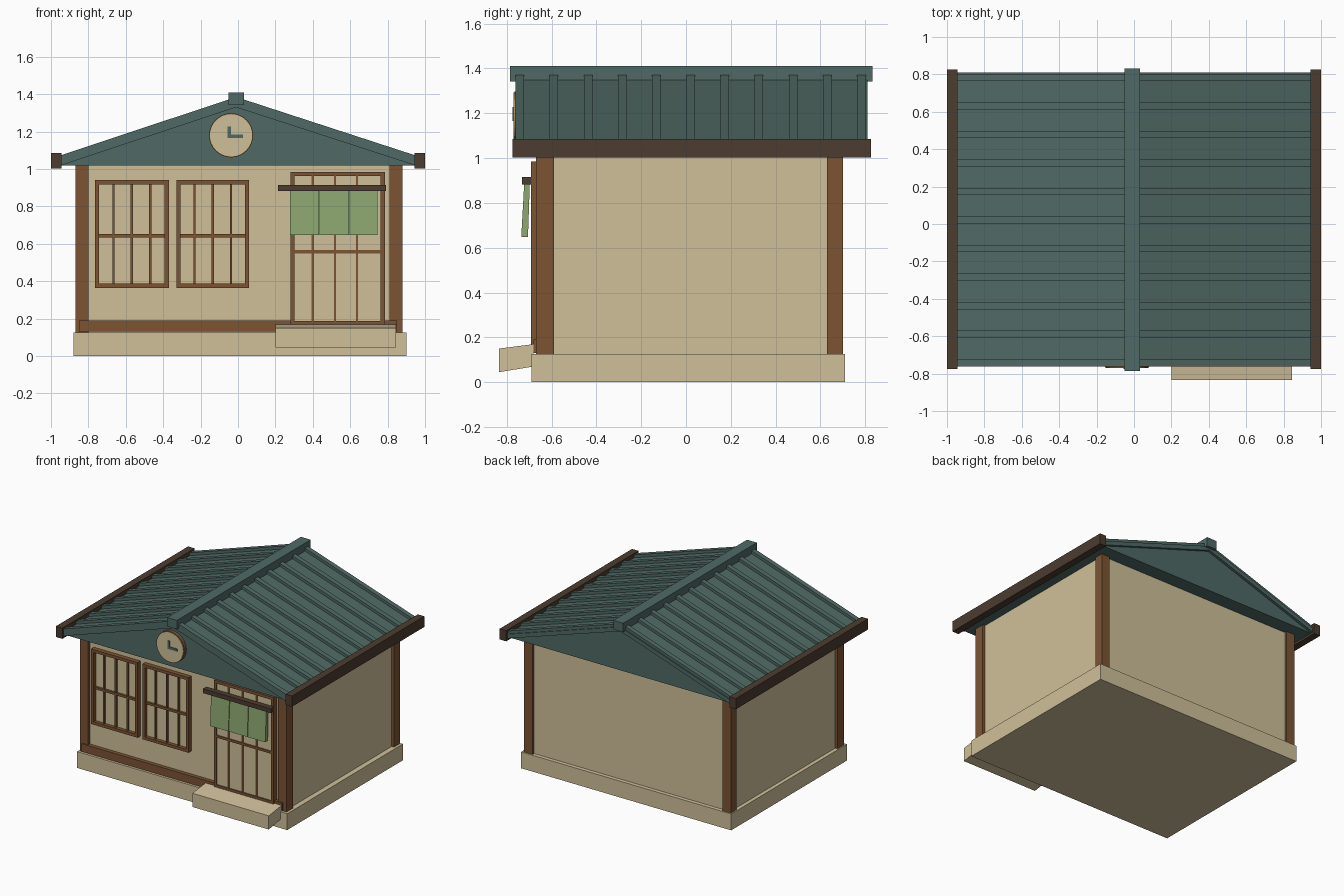
import bpy, bmesh, math
from mathutils import Vector

if "Cube" in bpy.data.objects:
    bpy.data.objects.remove(bpy.data.objects["Cube"])


def material(name, r, g, b):
    m = bpy.data.materials.new(name)
    lin = lambda c: ((c / 255 + 0.055) / 1.055) ** 2.4
    m.diffuse_color = (lin(r), lin(g), lin(b), 1)
    m.use_nodes = True
    m.node_tree.nodes["Principled BSDF"].inputs["Base Color"].default_value = m.diffuse_color
    return m


CREAM = material("cream plaster", 208, 192, 154)
WOOD = material("warm brown wood", 124, 84, 52)
DARK = material("dark brown wood", 76, 60, 48)
TEAL = material("teal metal", 80, 106, 101)
GREEN = material("green cloth", 142, 168, 112)


def prism(name, pts, lo, hi, mat, axis="y"):
    """Extrude a closed profile: (x, z) along y, or (y, z) along x."""
    bm = bmesh.new()
    co = (lambda p, t: (p[0], t, p[1])) if axis == "y" else (lambda p, t: (t, p[0], p[1]))
    face = bm.faces.new([bm.verts.new(co(p, lo)) for p in pts])
    new = bmesh.ops.extrude_face_region(bm, geom=[face])["geom"]
    shift = Vector(co((0, 0), hi - lo))
    bmesh.ops.translate(bm, vec=shift, verts=[v for v in new if isinstance(v, bmesh.types.BMVert)])
    bmesh.ops.recalc_face_normals(bm, faces=bm.faces)
    mesh = bpy.data.meshes.new(name)
    bm.to_mesh(mesh)
    bm.free()
    mesh.materials.append(mat)
    ob = bpy.data.objects.new(name, mesh)
    bpy.context.collection.objects.link(ob)
    return ob


def box(name, x0, x1, y0, y1, z0, z1, mat):
    return prism(name, [(x0, z0), (x1, z0), (x1, z1), (x0, z1)], y0, y1, mat)


# Base, walls and corner posts
box("foundation", -0.88, 0.90, -0.69, 0.71, 0, 0.125, CREAM)
box("walls", -0.85, 0.86, -0.65, 0.68, 0.12, 1.03, CREAM)
for x0, x1, side in ((-0.87, -0.80, "left"), (0.81, 0.88, "right")):
    box(f"front_{side}_post", x0, x1, -0.67, -0.59, 0.12, 1.03, WOOD)
    box(f"back_{side}_post", x0, x1, 0.63, 0.70, 0.12, 1.03, WOOD)
box("sill_beam", -0.85, 0.85, -0.68, -0.63, 0.13, 0.19, WOOD)

# Doorstep, slightly tilted forward
prism("doorstep", [(-0.835, 0.045), (-0.68, 0.07), (-0.68, 0.17), (-0.835, 0.15)],
      0.20, 0.845, CREAM, "x")


def frame(name, x0, x1, z0, z1, w, y0):
    """Wooden border of four bars."""
    box(name + "_left", x0, x0 + w, y0, -0.64, z0, z1, WOOD)
    box(name + "_right", x1 - w, x1, y0, -0.64, z0, z1, WOOD)
    box(name + "_top", x0 + w, x1 - w, y0, -0.64, z1 - w, z1, WOOD)
    box(name + "_bottom", x0 + w, x1 - w, y0, -0.64, z0, z0 + w, WOOD)


# Windows with three upright bars and one rail
for name, x0, x1 in (("left_window", -0.765, -0.37), ("right_window", -0.33, 0.06)):
    frame(name, x0, x1, 0.365, 0.94, 0.022, -0.685)
    box(name + "_pane", x0 + 0.02, x1 - 0.02, -0.658, -0.645, 0.385, 0.92, CREAM)
    for i in (1, 2, 3):
        x = x0 + (x1 - x0) * i / 4
        box(f"{name}_bar_{i}", x - 0.006, x + 0.006, -0.672, -0.65, 0.38, 0.925, WOOD)
    box(name + "_rail", x0 + 0.02, x1 - 0.02, -0.675, -0.65, 0.635, 0.652, WOOD)

# Sliding door
frame("door", 0.28, 0.785, 0.165, 0.985, 0.022, -0.692)
box("door_panel", 0.30, 0.765, -0.683, -0.645, 0.185, 0.965, CREAM)
for i, x in enumerate((0.40, 0.518, 0.636)):
    box(f"door_bar_{i}", x - 0.006, x + 0.006, -0.69, -0.67, 0.18, 0.97, WOOD)
box("door_rail", 0.295, 0.77, -0.691, -0.67, 0.548, 0.566, WOOD)

# Hanging cloth and its rod
box("curtain_rod", 0.215, 0.79, -0.732, -0.69, 0.882, 0.915, DARK)
for i, (x0, x1) in enumerate(((0.278, 0.433), (0.437, 0.593), (0.597, 0.745))):
    prism(f"curtain_{i}", [(-0.735, 0.648), (-0.705, 0.648), (-0.697, 0.885), (-0.722, 0.885)],
          x0, x1, GREEN, "x")

# Gable body under the roof
prism("gable_body", [(-0.95, 1.02), (0.95, 1.02), (0.95, 1.03), (-0.01, 1.345), (-0.95, 1.03)],
      -0.74, 0.79, TEAL)

# Roof slopes, ribs and eave boards on both sides
for s, side in ((-1, "left"), (1, "right")):
    def slope(name, top, y0, y1):
        prism(f"{side}_{name}", [(-0.01, 1.33), (s * 0.96, 1.015), (s * 0.96, 1.047 + top),
                                 (-0.01, 1.363 + top)], y0, y1, TEAL)
    slope("roof_panel", 0, -0.755, 0.81)
    for i in range(11):
        y = -0.742 + 0.1525 * i
        slope(f"roof_rib_{i}", 0.022, y - 0.019, y + 0.019)
    a, b = sorted((s * 0.945, s))
    box(f"{side}_eave_board", a, b, -0.775, 0.825, 1.003, 1.085, DARK)
box("ridge_cap", -0.05, 0.033, -0.785, 0.832, 1.342, 1.41, TEAL)


# Round clock: rim, dial and two hands
def disc(name, r, y0, y1, mat):
    pts = [(-0.037 + r * math.cos(math.tau * i / 32), 1.18 + r * math.sin(math.tau * i / 32))
           for i in range(32)]
    prism(name, pts, y0, y1, mat)


disc("clock_rim", 0.118, -0.766, -0.73, WOOD)
disc("clock_dial", 0.113, -0.770, -0.75, CREAM)
box("clock_minute_hand", -0.056, -0.038, -0.775, -0.765, 1.165, 1.228, TEAL)
box("clock_hour_hand", -0.038, 0.028, -0.775, -0.765, 1.165, 1.184, TEAL)
